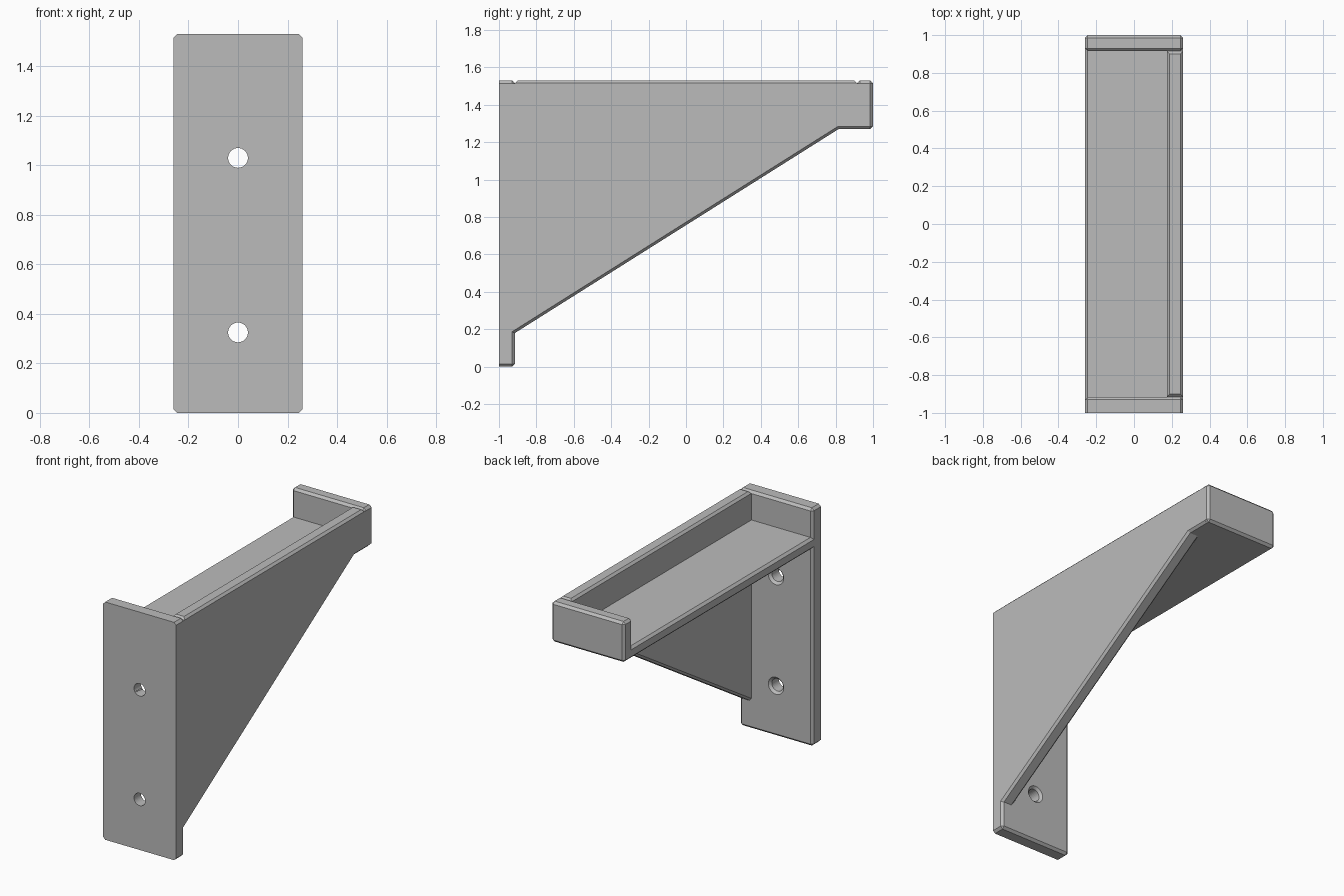
import bpy
import bmesh
from math import radians
from mathutils import Matrix

old = bpy.data.objects.get("Cube")
if old:
    bpy.data.objects.remove(old, do_unlink=True)

HALF = 0.26        # half width
TOP = 1.53         # overall height
WALL = 0.085       # plate thickness
CHAMFER = 0.015
SHELF_Z = 1.27     # underside of the shelf
INNER = 1 - WALL   # inner faces of plate and lip

grey = bpy.data.materials.new("light_grey")
grey.use_nodes = True
colour = (0.5, 0.5, 0.5, 1)
grey.diffuse_color = colour
grey.node_tree.nodes["Principled BSDF"].inputs["Base Color"].default_value = colour


def make_object(name, bm):
    bmesh.ops.recalc_face_normals(bm, faces=bm.faces[:])
    mesh = bpy.data.meshes.new(name)
    bm.to_mesh(mesh)
    bm.free()
    mesh.materials.append(grey)
    obj = bpy.data.objects.new(name, mesh)
    bpy.context.collection.objects.link(obj)
    return obj


def prism(name, profile, x0, x1, rule, width=CHAMFER):
    """Extrude a (y, z) profile along x and chamfer the edges chosen by rule."""
    bm = bmesh.new()
    face = bm.faces.new([bm.verts.new((x0, y, z)) for y, z in profile])
    out = bmesh.ops.extrude_face_region(bm, geom=[face])
    moved = [v for v in out["geom"] if isinstance(v, bmesh.types.BMVert)]
    bmesh.ops.translate(bm, verts=moved, vec=(x1 - x0, 0, 0))
    bmesh.ops.recalc_face_normals(bm, faces=bm.faces[:])
    chosen = [e for e in bm.edges if rule(e.verts[0].co, e.verts[1].co)]
    bmesh.ops.bevel(bm, geom=chosen, offset=width, offset_type='OFFSET',
                    segments=1, profile=0.5, affect='EDGES')
    return make_object(name, bm)


def box(y0, y1, z0, z1):
    return [(y0, z0), (y1, z0), (y1, z1), (y0, z1)]


# Mounting plate, sharp on the face against the wall
plate = prism("mounting_plate", box(-1, -INNER, 0, TOP), -HALF, HALF,
              lambda a, b: max(a.y, b.y) > -0.99)

# End lip, chamfered all round
prism("end_lip", box(INNER, 1, SHELF_Z, TOP), -HALF, HALF, lambda a, b: True)

# Shelf floor, chamfered along its open side
prism("shelf", box(-0.95, 0.95, SHELF_Z, 1.345), -HALF, 0.22,
      lambda a, b: max(a.x, b.x) < 0 and abs(a.y - b.y) > 0.1)

# Side web with sloping lower edge and small grooves at both top ends
low = TOP - CHAMFER
end = INNER - CHAMFER
web = [(-0.97, low), (-INNER, low), (-end, TOP), (end, TOP), (INNER, low),
       (0.97, low), (0.97, SHELF_Z), (0.815, SHELF_Z), (-INNER, 0.18), (-0.97, 0.18)]
prism("side_web", web, HALF - WALL, HALF,
      lambda a, b: abs(a.x - b.x) < 0.001 and abs(a.y - b.y) > 0.1, 0.014)


# Countersunk screw holes
def cut(name, z, y0, y1, r0, r1):
    bm = bmesh.new()
    spin = Matrix.Translation((0, (y0 + y1) / 2, z)) @ Matrix.Rotation(radians(-90), 4, 'X')
    bmesh.ops.create_cone(bm, cap_ends=True, segments=32, radius1=r0, radius2=r1,
                          depth=y1 - y0, matrix=spin)
    cutter = make_object(name, bm)
    cutter.hide_render = True
    cutter.display_type = 'WIRE'
    cutter.hide_set(True)
    mod = plate.modifiers.new(name, 'BOOLEAN')
    mod.operation = 'DIFFERENCE'
    mod.solver = 'EXACT'
    mod.object = cutter


for label, height in (("upper", 1.03), ("lower", 0.325)):
    cut(label + "_hole_cutter", height, -1.1, -0.8, 0.04, 0.04)
    cut(label + "_countersink_cutter", height, -0.95, -0.9, 0.02, 0.07)
